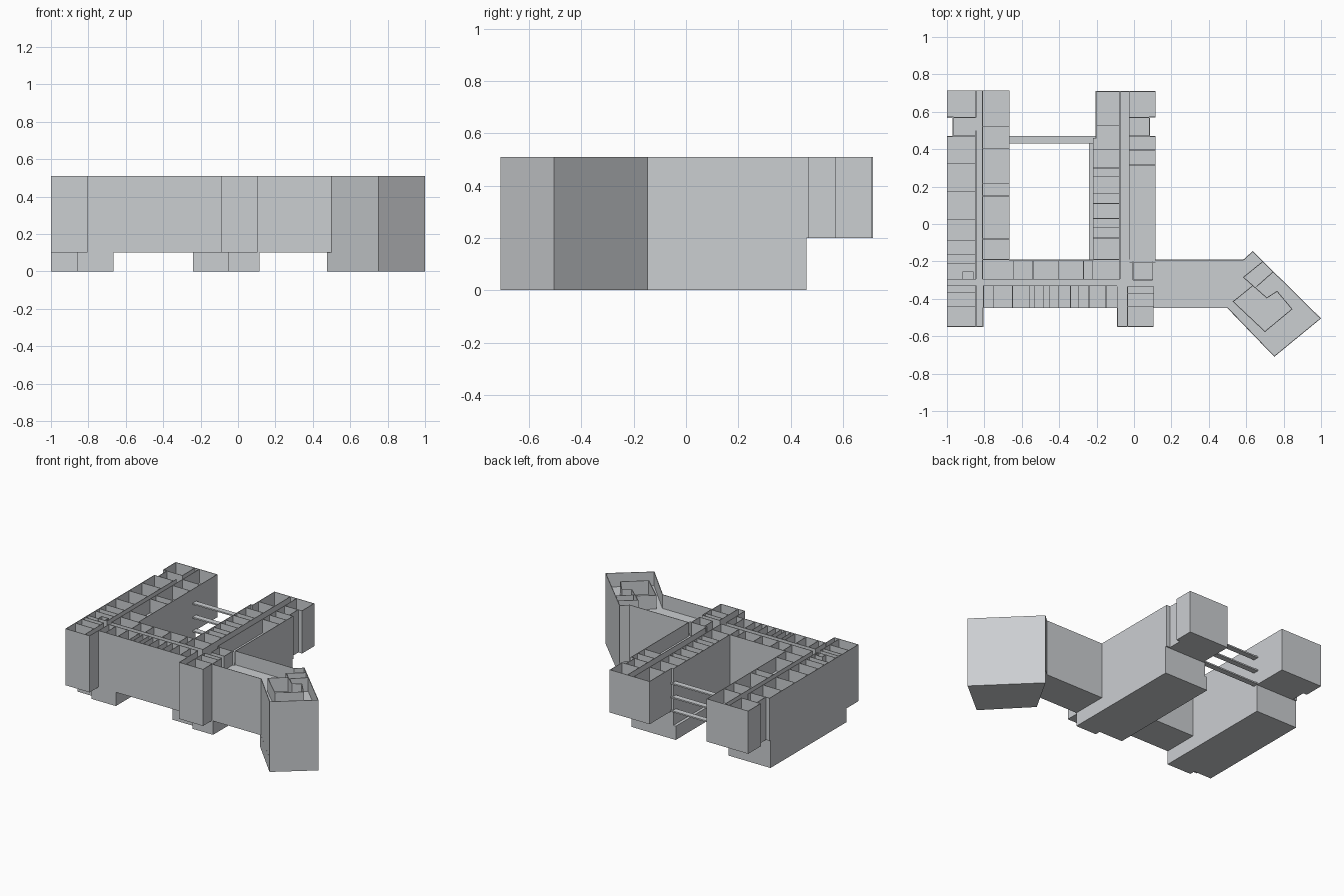
import bpy, bmesh

if "Cube" in bpy.data.objects:
    bpy.data.objects.remove(bpy.data.objects["Cube"])

FLOOR, TOP, WALL = 0.41, 0.51, 0.004

grey = bpy.data.materials.new("light grey")
grey.diffuse_color = (0.6, 0.62, 0.64, 1)
grey.use_nodes = True
grey.node_tree.nodes["Principled BSDF"].inputs["Base Color"].default_value = grey.diffuse_color


def finish(name, bm):
    mesh = bpy.data.meshes.new(name)
    bm.to_mesh(mesh)
    bm.free()
    mesh.materials.append(grey)
    obj = bpy.data.objects.new(name, mesh)
    bpy.context.collection.objects.link(obj)
    return obj


def prism(name, outline, z0, z1):
    """Solid block from a counter-clockwise floor outline."""
    bm = bmesh.new()
    base = bm.faces.new([bm.verts.new((x, y, z0)) for x, y in outline])
    ext = bmesh.ops.extrude_face_region(bm, geom=[base])
    moved = [g for g in ext["geom"] if isinstance(g, bmesh.types.BMVert)]
    bmesh.ops.translate(bm, vec=(0, 0, z1 - z0), verts=moved)
    bmesh.ops.recalc_face_normals(bm, faces=bm.faces)
    return finish(name, bm)


def walls(name, paths, closed=False, offset=0):
    """Thin upright walls along each path, on top of the upper floor."""
    bm = bmesh.new()
    for path in paths:
        low = [bm.verts.new((x, y, FLOOR)) for x, y in path]
        high = [bm.verts.new((x, y, TOP)) for x, y in path]
        n = len(path)
        for i in range(n if closed else n - 1):
            j = (i + 1) % n
            bm.faces.new((low[i], low[j], high[j], high[i]))
    obj = finish(name, bm)
    mod = obj.modifiers.new("thickness", 'SOLIDIFY')
    mod.thickness, mod.offset, mod.use_even_offset = WALL, offset, True
    return obj


def across(x0, x1, ys):
    return [[(x0, y), (x1, y)] for y in ys]


def along(y0, y1, xs):
    return [[(x, y0), (x, y1)] for x in xs]


# Footprint of the building, with and without the raised north ends
south = [(-1, -.55), (-.805, -.55), (-.805, -.45), (-.09, -.45), (-.09, -.55),
         (.105, -.55), (.105, -.45), (.5, -.45), (.75, -.71), (1, -.505),
         (.635, -.145), (.585, -.19), (.115, -.19)]
east_tip = [(.115, .47), (.085, .47), (.085, .57), (.115, .57), (.115, .71),
            (-.205, .71), (-.205, .46), (-.22, .46)]
court = [(-.22, -.19), (-.665, -.19)]
west_tip = [(-.665, .715), (-1, .715), (-1, .57), (-.97, .57), (-.97, .47), (-1, .47)]
full = south + east_tip + court + west_tip
short = south + [(.115, .46), (-.22, .46)] + court + [(-.665, .46), (-1, .46)]

# Main storeys
prism("upper_storeys", full, .2, FLOOR)
prism("first_storey", short, .1, .2)
walls("outer_walls", [full], closed=True, offset=-1)

# Ground storey blocks under the wings and the angled pavilion
prism("west_ground_storey", [(-1, -.41), (-.86, -.41), (-.86, -.45), (-.665, -.45),
                             (-.665, .46), (-1, .46)], 0, .1)
prism("east_ground_storey", [(-.24, -.41), (-.05, -.41), (-.05, -.45), (.115, -.45),
                             (.115, .46), (-.24, .46)], 0, .1)
prism("pavilion_ground_storey", [(.475, -.425), (.75, -.71), (1, -.505), (.635, -.145)], 0, .1)

# Footbridges across the open end of the courtyard
for i in range(3):
    z = .2 + .1 * i
    prism(f"footbridge_{i + 1}", [(-.665, .43), (-.205, .43), (-.205, .47), (-.665, .47)], z, z + .01)

# West wing: corridor walls and room dividers
walls("west_wing_rooms",
      along(-.55, -.33, [-.845]) + along(-.295, .5, [-.845]) + along(.57, .715, [-.845])
      + along(-.295, .715, [-.81])
      + across(-1, -.845, [.325, .175, .025, -.09, -.165, -.21, -.295, -.33, -.365, -.44])
      + across(-1, -.845, [.57]) + across(-.97, -.845, [.47])
      + across(-.81, -.665, [.52, .405, .215, .15, -.08, -.19])
      + [[(-.915, -.3), (-.915, -.255), (-.86, -.255), (-.86, -.3)]])

# East wing: corridor walls and room dividers
walls("east_wing_rooms",
      along(-.295, .71, [-.075]) + along(-.19, .71, [-.025])
      + along(-.55, -.335, [-.035]) + along(-.45, -.335, [-.09])
      + along(-.3, -.2, [-.005, .1])
      + across(-.22, -.075, [.4, .3, .255, .165, .11, .03, -.02, -.075, -.19])
      + across(-.205, -.075, [.525])
      + across(-.025, .115, [.395, .315, -.205]) + across(-.025, .085, [.57, .47])
      + across(-.005, .1, [-.3]) + across(-.035, .105, [-.335, -.37, -.44])
      + along(-.45, -.335, [.105]))

# Front range: rooms on both sides of a corridor
walls("front_range_rooms",
      across(-.81, -.075, [-.295]) + across(-.805, -.09, [-.33])
      + along(-.295, -.19, [-.645, -.54, -.405, -.27, -.22])
      + along(-.45, -.33, [-.805, -.75, -.65, -.56, -.53, -.485, -.45, -.405, -.34,
                           -.295, -.24, -.15]))

# Angled pavilion: inner rooms
walls("pavilion_rooms",
      [[(.69, -.2), (.585, -.285), (.71, -.395), (.765, -.36), (.845, -.455),
        (.7, -.575), (.53, -.415), (.635, -.33)],
       [(.655, -.335), (.745, -.255)]])
